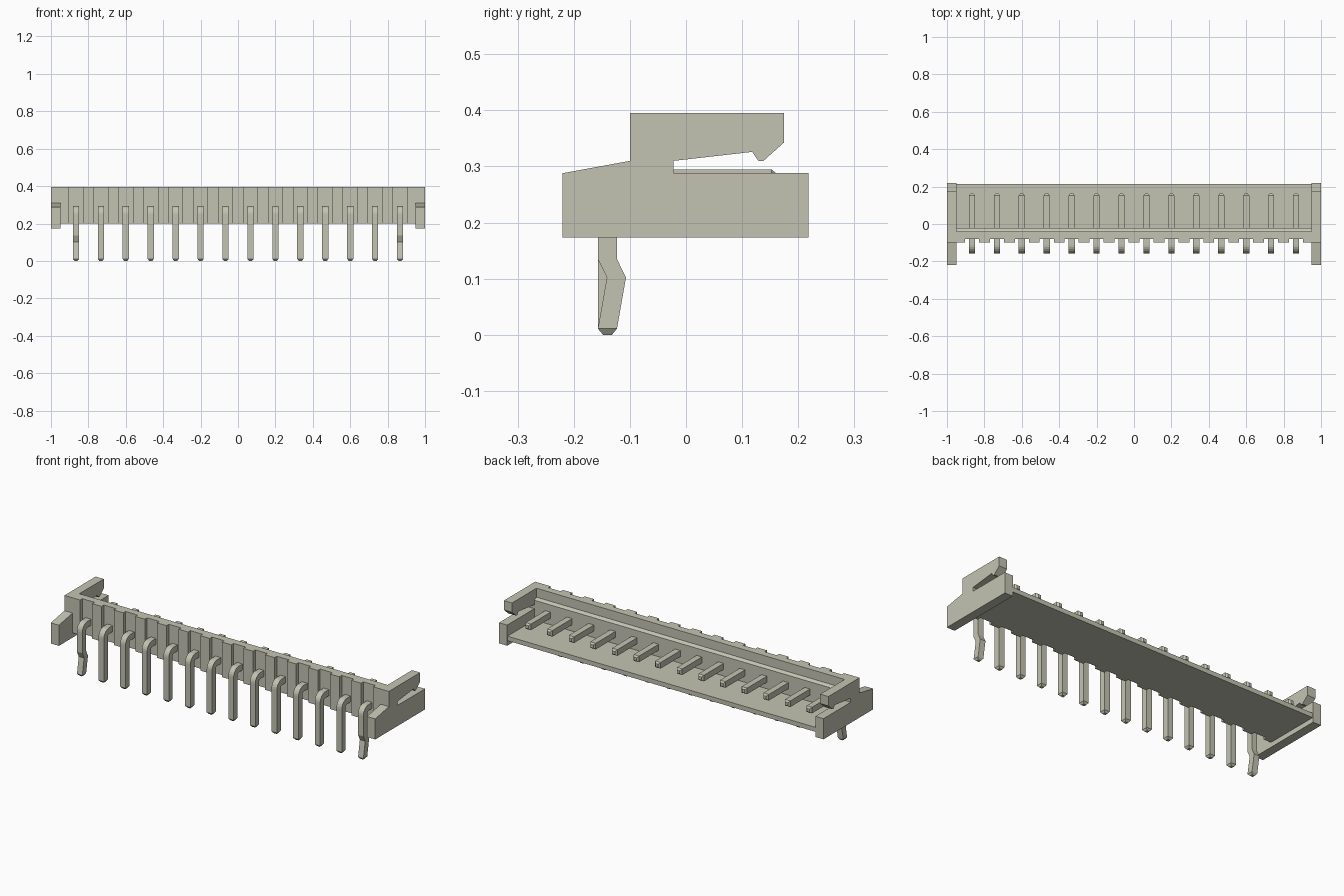
import bpy
import bmesh
from math import sin, cos, pi

cube = bpy.data.objects.get("Cube")
if cube:
    bpy.data.objects.remove(cube, do_unlink=True)

ivory = bpy.data.materials.new("warm_grey_plastic")
ivory.use_nodes = True
colour = (0.55, 0.55, 0.45, 1)
ivory.diffuse_color = colour
ivory.node_tree.nodes["Principled BSDF"].inputs["Base Color"].default_value = colour


def finish(name, bm):
    bmesh.ops.recalc_face_normals(bm, faces=bm.faces)
    mesh = bpy.data.meshes.new(name)
    bm.to_mesh(mesh)
    bm.free()
    mesh.materials.append(ivory)
    obj = bpy.data.objects.new(name, mesh)
    bpy.context.collection.objects.link(obj)
    return obj


def extrude_x(name, profile, x0, x1):
    """Solid with a y-z profile running from x0 to x1."""
    bm = bmesh.new()
    face = bm.faces.new([bm.verts.new((x0, y, z)) for y, z in profile])
    moved = bmesh.ops.extrude_face_region(bm, geom=[face])["geom"]
    verts = [v for v in moved if isinstance(v, bmesh.types.BMVert)]
    bmesh.ops.translate(bm, vec=(x1 - x0, 0, 0), verts=verts)
    return finish(name, bm)


def loft_pin(name, x, sections):
    """Square pin lofted through (outer point, inner point, half width)."""
    bm = bmesh.new()
    previous = None
    for outer, inner, w in sections:
        ring = [bm.verts.new(p) for p in (
            (x - w, *outer), (x + w, *outer), (x + w, *inner), (x - w, *inner))]
        if previous:
            for i in range(4):
                j = (i + 1) % 4
                bm.faces.new((previous[i], previous[j], ring[j], ring[i]))
        else:
            bm.faces.new(ring)
        previous = ring
    bm.faces.new(previous)
    return finish(name, bm)


FLOOR, TOP, INNER = 0.20, 0.395, 0.95
PITCH, PINS, RECESS = 0.1333, 14, 0.075

# Floor and front wall with an inner ledge
extrude_x("housing_body", [
    (-0.08, FLOOR), (0.215, FLOOR), (0.215, 0.225), (-0.022, 0.225),
    (-0.022, 0.335), (-0.04, 0.345), (-0.04, TOP), (-0.08, TOP)], -INNER, INNER)

# Side plates with snap arms
side = [(-0.22, 0.173), (0.218, 0.173), (0.218, 0.288), (-0.022, 0.288),
        (-0.022, 0.31), (0.118, 0.326), (0.129, 0.31), (0.138, 0.31),
        (0.175, 0.343), (0.175, TOP), (-0.10, TOP), (-0.10, 0.31), (-0.22, 0.288)]
extrude_x("right_side_plate", side, -1, -INNER)
extrude_x("left_side_plate", side, INNER, 1)

# Ribs between the pin recesses
pin_x = [(i - (PINS - 1) / 2) * PITCH for i in range(PINS)]
starts = [-INNER] + [x + RECESS / 2 for x in pin_x]
ends = [x - RECESS / 2 for x in pin_x] + [INNER]
rib = [(-0.10, FLOOR), (-0.08, FLOOR), (-0.08, TOP), (-0.10, TOP)]
for i, (a, b) in enumerate(zip(starts, ends)):
    extrude_x(f"front_rib_{i + 1}", rib, a, b)

# Bent contact pins; the two outer ones have a retaining kink
W, THICK, RADIUS = 0.0165, 0.034, 0.045
PIN_TOP, PIN_FRONT = 0.295, -0.157
cy, cz = PIN_FRONT + RADIUS, PIN_TOP - RADIUS
contact = [((0.162, PIN_TOP - 0.008), (0.162, PIN_TOP - THICK + 0.008), W * 0.5),
           ((0.152, PIN_TOP), (0.152, PIN_TOP - THICK), W)]
for k in range(7):
    a = pi / 2 + k * pi / 12
    r = RADIUS - THICK
    contact.append(((cy + RADIUS * cos(a), cz + RADIUS * sin(a)),
                    (cy + r * cos(a), cz + r * sin(a)), W))


def leg(y, z, inset=0.0, w=W):
    return ((y + inset, z), (y + THICK - inset, z), w)


tip = [leg(PIN_FRONT, 0.011), leg(PIN_FRONT, 0, 0.009, W * 0.5)]
kink = [leg(PIN_FRONT, 0.135), leg(PIN_FRONT + 0.016, 0.102)]
for i, x in enumerate(pin_x):
    outer = i in (0, PINS - 1)
    loft_pin(f"contact_pin_{i + 1}", x, contact + (kink if outer else []) + tip)
